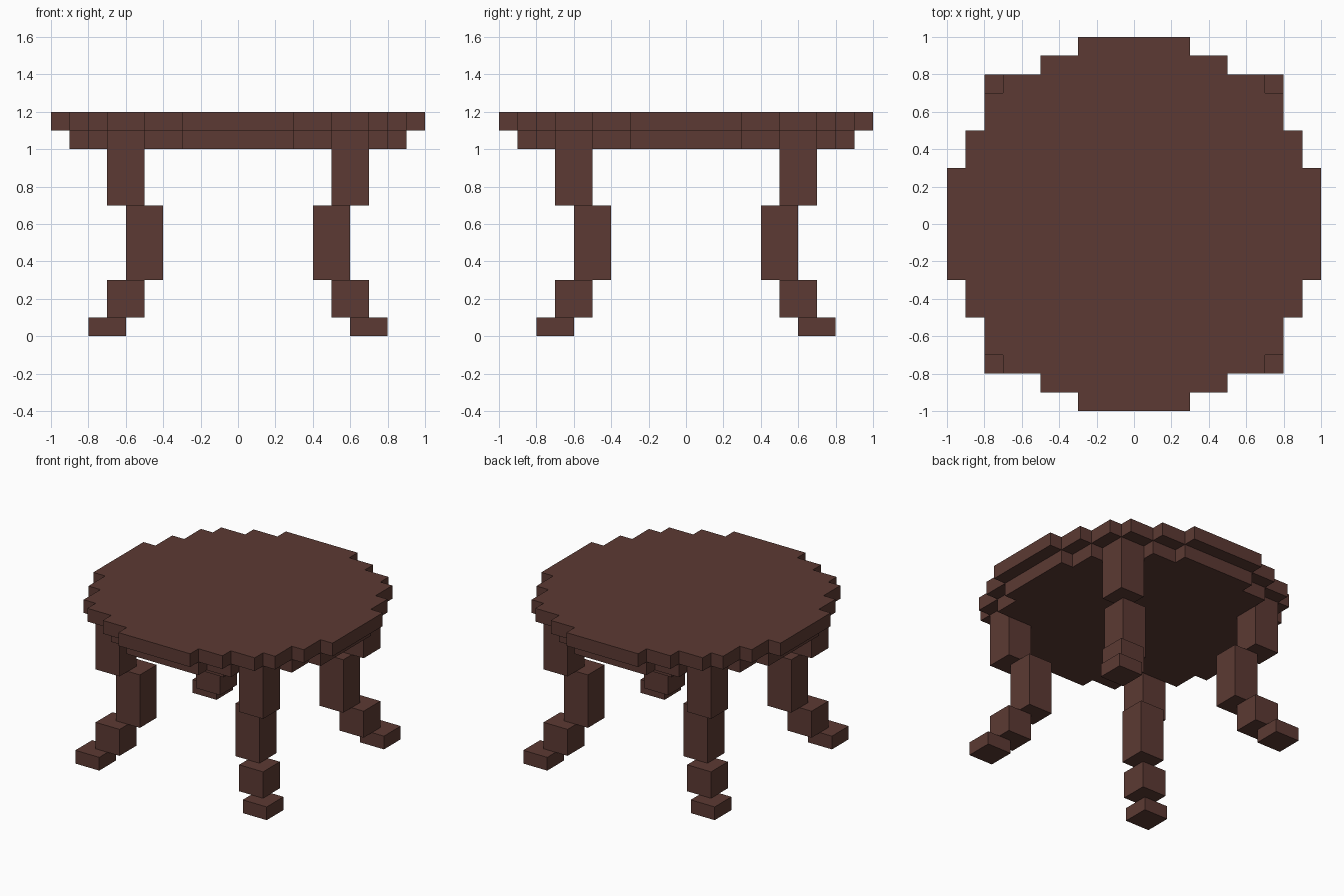
import bpy
import bmesh

cube = bpy.data.objects.get("Cube")
if cube:
    bpy.data.objects.remove(cube, do_unlink=True)

BROWN = (0.107, 0.042, 0.033, 1.0)
wood = bpy.data.materials.new("dark brown wood")
wood.use_nodes = True
wood.diffuse_color = BROWN
bsdf = next(n for n in wood.node_tree.nodes if n.type == "BSDF_PRINCIPLED")
bsdf.inputs["Base Color"].default_value = BROWN


def finish(name, bm):
    bmesh.ops.recalc_face_normals(bm, faces=bm.faces[:])
    mesh = bpy.data.meshes.new(name)
    bm.to_mesh(mesh)
    bm.free()
    mesh.materials.append(wood)
    obj = bpy.data.objects.new(name, mesh)
    bpy.context.collection.objects.link(obj)
    return obj


def stepped_disc(name, steps, bottom, top):
    """Extrude a blocky round outline; steps run from the +x side to the +y side."""
    quarter = []
    for i, (x, y) in enumerate(steps):
        quarter.append((x, y))
        if i + 1 < len(steps):
            quarter.append((steps[i + 1][0], y))
    # Rotate the quarter outline a right angle at a time
    outline = []
    for _ in range(4):
        outline += quarter
        quarter = [(-y, x) for x, y in quarter]
    bm = bmesh.new()
    face = bm.faces.new([bm.verts.new((x, y, bottom)) for x, y in outline])
    raised = bmesh.ops.extrude_face_region(bm, geom=[face], use_keep_orig=True)
    verts = [g for g in raised["geom"] if isinstance(g, bmesh.types.BMVert)]
    bmesh.ops.translate(bm, verts=verts, vec=(0, 0, top - bottom))
    return finish(name, bm)


# Table top: an upper slab over a smaller one
stepped_disc("table_top",
             [(1, .3), (.9, .5), (.8, .7), (.7, .8), (.5, .9), (.3, 1)], 1.1, 1.2)
stepped_disc("under_top",
             [(.9, .3), (.8, .5), (.7, .7), (.5, .8), (.3, .9)], 1.0, 1.1)

# Legs: stacked blocks stepping in at the knee and out at the foot
BLOCKS = [(.6, .7, 1.0), (.5, .3, .7), (.6, .1, .3), (.7, 0, .1)]
WIDTH = 0.2
for side_y, end in ((-1, "front"), (1, "back")):
    for side_x, side in ((1, "left"), (-1, "right")):
        bm = bmesh.new()
        for offset, low, high in BLOCKS:
            block = bmesh.ops.create_cube(bm, size=1)["verts"]
            bmesh.ops.scale(bm, verts=block, vec=(WIDTH, WIDTH, high - low))
            bmesh.ops.translate(bm, verts=block, vec=(
                side_x * offset, side_y * offset, (low + high) / 2))
        finish(f"{end}_{side}_leg", bm)
